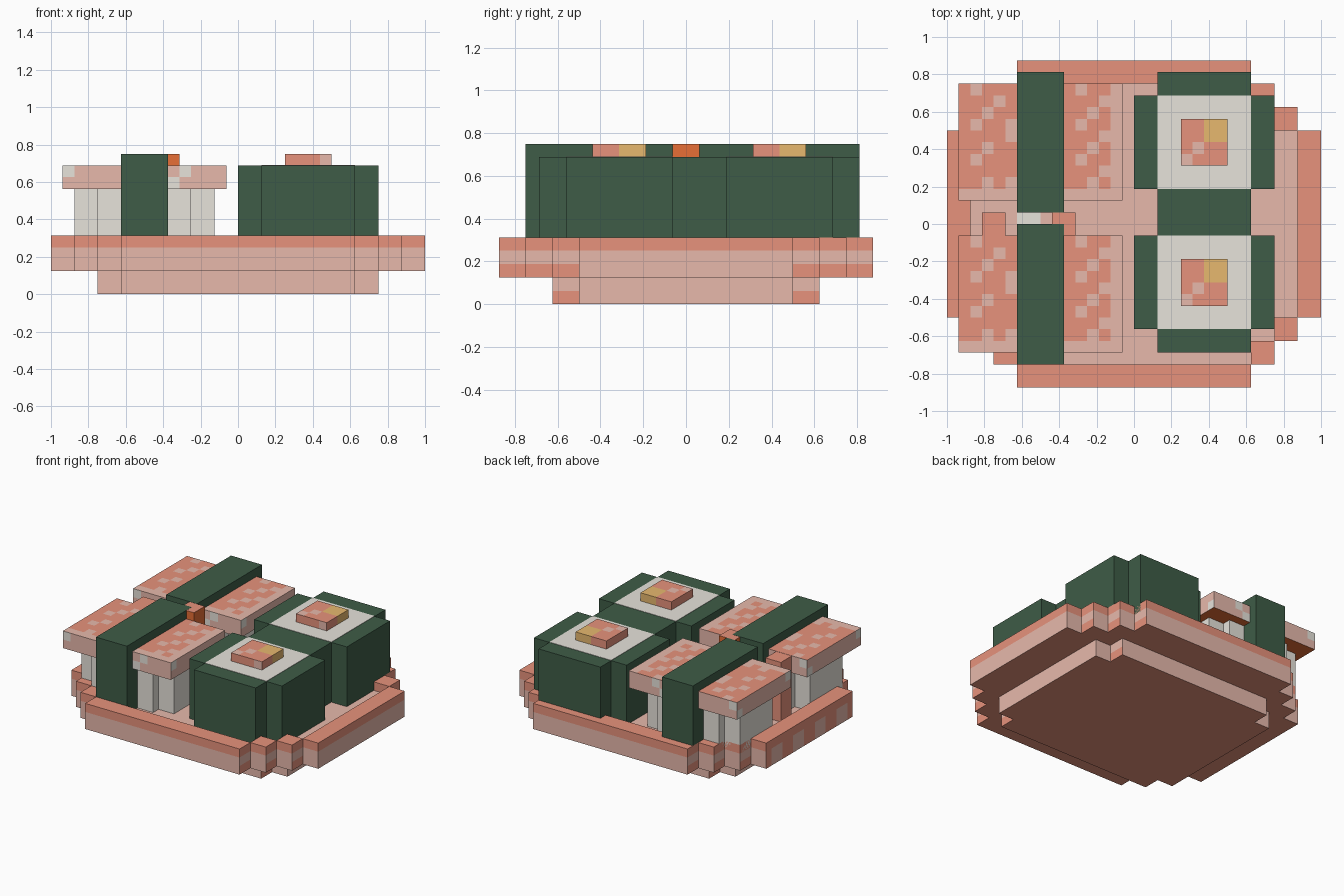
import bpy
import bmesh
from mathutils import Vector

cube = bpy.data.objects.get("Cube")
if cube:
    bpy.data.objects.remove(cube, do_unlink=True)

P = 1 / 16  # grid unit


def material(name, rgb):
    lin = [((c / 255 + 0.055) / 1.055) ** 2.4 for c in rgb] + [1]
    m = bpy.data.materials.new(name)
    m.use_nodes = True
    m.diffuse_color = lin
    bsdf = next(n for n in m.node_tree.nodes if n.type == 'BSDF_PRINCIPLED')
    bsdf.inputs["Base Color"].default_value = lin
    return m


MATS = {
    "salmon": material("salmon pink", (240, 152, 129)),
    "pale": material("pale pink", (241, 193, 179)),
    "rice": material("rice white", (240, 236, 228)),
    "green": material("seaweed green", (62, 92, 71)),
    "gold": material("golden yellow", (241, 192, 115)),
    "orange": material("deep orange", (240, 115, 56)),
}


def prism(name, quad, centre, z0, z1, rule, cuts=()):
    """Extrude a stepped outline given by its +x +y quadrant, cut it, colour faces by rule."""
    cx, cy = centre
    pts = list(quad)
    pts += [(-x, y) for x, y in reversed(quad)]
    pts += [(-x, -y) for x, y in quad]
    pts += [(x, -y) for x, y in reversed(quad)]
    bm = bmesh.new()
    base = bm.faces.new([bm.verts.new((cx + x, cy + y, z0)) for x, y in pts])
    ext = bmesh.ops.extrude_face_region(bm, geom=[base], use_keep_orig=True)
    top = [v for v in ext["geom"] if isinstance(v, bmesh.types.BMVert)]
    bmesh.ops.translate(bm, verts=top, vec=(0, 0, z1 - z0))
    bmesh.ops.recalc_face_normals(bm, faces=bm.faces[:])
    for axis, value in cuts:
        co, no = Vector((0, 0, 0)), Vector((0, 0, 0))
        co[axis], no[axis] = value, 1
        bmesh.ops.bisect_plane(bm, geom=bm.verts[:] + bm.edges[:] + bm.faces[:],
                               plane_co=co, plane_no=no, dist=1e-5)
    bm.normal_update()
    me = bpy.data.meshes.new(name)
    used = []
    for f in bm.faces:
        key = rule if isinstance(rule, str) else rule(f.calc_center_median(), f.normal)
        if key not in used:
            used.append(key)
            me.materials.append(MATS[key])
        f.material_index = used.index(key)
    bm.to_mesh(me)
    bm.free()
    ob = bpy.data.objects.new(name, me)
    bpy.context.collection.objects.link(ob)
    return ob


def box(name, x0, x1, y0, y1, z0, z1, rule, cuts=()):
    return prism(name, [((x1 - x0) / 2, (y1 - y0) / 2)],
                 ((x0 + x1) / 2, (y0 + y1) / 2), z0, z1, rule, cuts)


# Tray: foot, floor and raised rim
def foot_rule(c, n):
    if n.z < -0.5:
        return "salmon"
    return "salmon" if abs(n.x) > 0.5 and abs(c.y) > 0.5 and c.z < P else "pale"


def floor_rule(c, n):
    return "salmon" if n.z < -0.5 else "pale"


def rim_rule(c, n):
    if abs(n.z) > 0.5 or c.z > 0.25:
        return "salmon"
    if n.x < -0.5 and c.x < -0.95:      # mottled end
        return "pale" if int((c.y + 0.5) / P) % 4 in (1, 2) else "salmon"
    if abs(n.x) > 0.5 and abs(c.y) > 0.5 and c.z < 3 * P:
        return "salmon"
    return "pale"


prism("tray_foot", [(0.75, 0.5), (0.625, 0.5), (0.625, 0.625)], (0, 0),
      0, 0.125, foot_rule, [(2, P)])
prism("tray_floor", [(0.875, 0.5), (0.75, 0.5), (0.75, 0.625), (0.625, 0.625), (0.625, 0.75)],
      (0, 0), 0.125, 0.25, floor_rule)
RIM_Z = [(2, 3 * P), (2, 0.25)]
END_Y = [(1, -0.5 + i * P) for i in range(1, 16)]
for s, side in ((-1, "front"), (1, "back")):
    y0, y1 = sorted((s * 0.75, s * 0.875))
    box(f"rim_{side}", -0.625, 0.625, y0, y1, 0.125, 0.3125, rim_rule, RIM_Z)
for s, side in ((-1, "right"), (1, "left")):
    x0, x1 = sorted((s * 0.875, s))
    box(f"rim_{side}", x0, x1, -0.5, 0.5, 0.125, 0.3125, rim_rule,
        RIM_Z + (END_Y if s < 0 else []))
    for t, end in ((-1, "front"), (1, "back")):
        for k, (a, b) in enumerate(((0.625, 0.625), (0.75, 0.5))):
            x0, x1 = sorted((s * a, s * (a + 0.125)))
            y0, y1 = sorted((t * b, t * (b + 0.125)))
            box(f"rim_corner_{end}_{side}_{k + 1}", x0, x1, y0, y1,
                0.125, 0.3125, rim_rule, RIM_Z)

# Seaweed rolls with a rice top and a square filling
for side, cy in (("front", -0.3125), ("back", 0.4375)):
    prism(f"{side}_roll", [(0.375, 0.25), (0.25, 0.25), (0.25, 0.375)],
          (0.375, cy), 0.25, 0.6875, "green")
    box(f"{side}_roll_rice", 0.125, 0.625, cy - 0.25, cy + 0.25, 0.685, 0.69, "rice")

    def filling_rule(c, n, cy=cy):
        if c.x > 0.375 and c.y > cy and n.y > -0.5:
            return "gold"
        if n.y < -0.5 and c.x > 0.4375:
            return "pale"
        i, j = int((c.x - 0.25) / P), int((c.y - cy + 0.125) / P)
        return "pale" if n.z > 0.5 and (i, j) in ((0, 0), (1, 1)) else "salmon"

    box(f"{side}_roll_filling", 0.25, 0.5, cy - 0.125, cy + 0.125, 0.6875, 0.75, filling_rule,
        [(0, 0.25 + i * P) for i in (1, 2, 3)] + [(1, cy - 0.125 + i * P) for i in (1, 2, 3)])

# Fish slices on rice, each tied with a seaweed band
SPOTS = {(1, 9), (2, 7), (1, 6), (4, 6), (4, 5), (2, 4), (1, 3), (3, 8), (2, 1), (4, 1),
         (10, 9), (11, 7), (10, 6), (11, 4), (10, 3), (11, 1), (12, 8), (12, 5), (12, 2)}
for side, y0, band in (("front", -0.6875, (-0.75, 0)), ("back", 0.125, (0.0625, 0.8125))):
    cy = y0 + 0.3125
    prism(f"{side}_rice", [(0.375, 0.1875), (0.25, 0.1875), (0.25, 0.25)],
          (-0.5, cy), 0.25, 0.5625, "rice")

    def fish_rule(c, n, y0=y0):
        i, j = int((c.x + 0.9375) / P), int((c.y - y0) / P)
        if n.z < -0.5:
            return "orange"
        if n.z > 0.5:
            return "pale" if j == 0 or i == 13 or (i, j) in SPOTS else "salmon"
        high = c.z > 0.625
        k = i if abs(n.y) > 0.5 else j
        return "rice" if (high and k % 10 == 0) or (not high and k % 9 == 0 and k) else "pale"

    box(f"{side}_fish", -0.9375, -0.0625, y0, y0 + 0.625, 0.5625, 0.6875, fish_rule,
        [(0, -0.9375 + i * P) for i in range(1, 14)]
        + [(1, y0 + j * P) for j in range(1, 10)] + [(2, 0.625)])
    box(f"{side}_band", -0.625, -0.375, band[0], band[1], 0.25, 0.75, "green")


# Small garnish sticks standing between the two fish slices
def stick_rule(c, n):
    return "salmon" if n.z > 0.5 else "orange"


box("garnish_left", -0.4375, -0.3125, -0.0625, 0.0625, 0.25, 0.749, stick_rule)
box("garnish_right", -0.8125, -0.6875, -0.0625, 0.0625, 0.25, 0.686, "salmon")
box("rice_crumb", -0.625, -0.5, 0, 0.0625, 0.25, 0.258, "rice")
